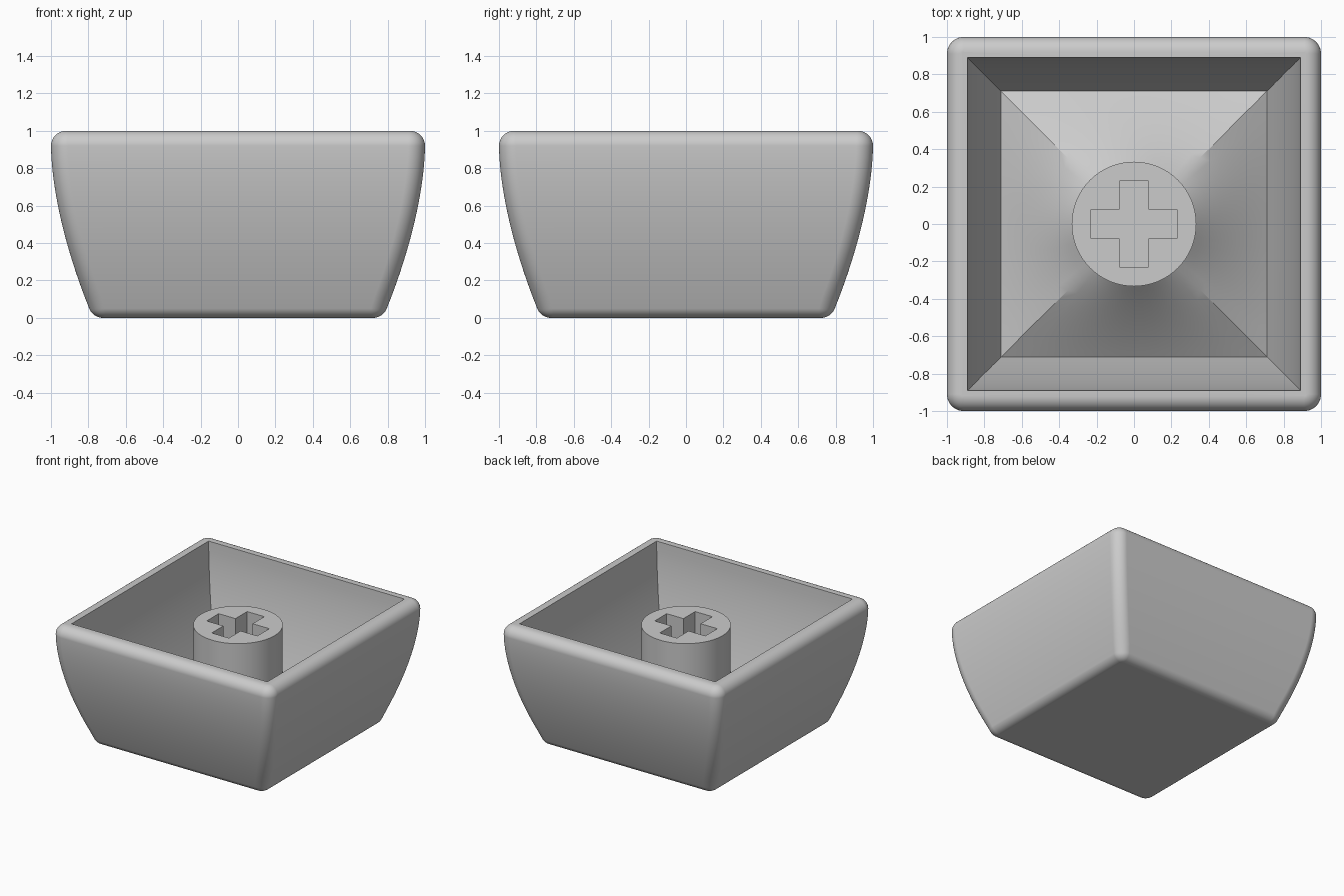
import bpy
import bmesh
from math import sin, cos, pi, radians

cube = bpy.data.objects.get("Cube")
if cube:
    bpy.data.objects.remove(cube, do_unlink=True)

grey = bpy.data.materials.new("mid grey plastic")
grey.use_nodes = True
colour = (0.6, 0.6, 0.6, 1)
grey.diffuse_color = colour
grey.node_tree.nodes["Principled BSDF"].inputs["Base Color"].default_value = colour

STEPS = 16           # segments per quarter turn
STEM_R = 0.333
STEM_TOP = 0.89
CORNER = 0.09        # rounding of the outer vertical corners
FILLET = 0.08        # rounding of the outer rims


def quarter_turns():
    for q in range(4):
        for i in range(STEPS + 1):
            yield q, (q + i / STEPS) * pi / 2


def rounded_square(half, radius, z):
    pts = []
    for q, a in quarter_turns():
        m = q * pi / 2 + pi / 4
        c = (half - radius) * 2 ** 0.5
        pts.append((c * cos(m) + radius * cos(a), c * sin(m) + radius * sin(a), z))
    return pts


def square_to_circle(half, t, z):
    """Sharp square at t=0, stem circle at t=1."""
    pts = []
    for _, a in quarter_turns():
        r = half / max(abs(cos(a)), abs(sin(a)))
        r += (STEM_R - r) * t
        pts.append((r * cos(a), r * sin(a), z))
    return pts


def make_object(name, bm):
    bmesh.ops.remove_doubles(bm, verts=bm.verts, dist=1e-5)
    bmesh.ops.recalc_face_normals(bm, faces=bm.faces)
    mesh = bpy.data.meshes.new(name)
    bm.to_mesh(mesh)
    bm.free()
    mesh.materials.append(grey)
    obj = bpy.data.objects.new(name, mesh)
    bpy.context.collection.objects.link(obj)
    return obj


def activate(obj):
    bpy.ops.object.select_all(action='DESELECT')
    obj.select_set(True)
    bpy.context.view_layer.objects.active = obj


def prism(name, outline, z0, z1):
    bm = bmesh.new()
    low = bm.faces.new([bm.verts.new((x, y, z0)) for x, y in outline])
    grown = bmesh.ops.extrude_face_region(bm, geom=[low], use_keep_orig=True)
    top = [v for v in grown["geom"] if isinstance(v, bmesh.types.BMVert)]
    bmesh.ops.translate(bm, verts=top, vec=(0, 0, z1 - z0))
    return make_object(name, bm)


# Shell: outer skin, rim, inner walls and raised floor in one loft
def outer_half(z):
    return 1 - 0.225 * (1 - z / 0.92) ** 1.7


rings = []
wall_low = FILLET * (1 - sin(radians(22)))
base = outer_half(wall_low) - FILLET * cos(radians(22))
for i in range(9):                                   # bottom rounding
    a = radians(-90 + 68 * i / 8)
    inset = FILLET * (1 - cos(a))
    rings.append(rounded_square(base + FILLET * cos(a), CORNER - inset,
                                FILLET + FILLET * sin(a)))
for i in range(1, 14):                               # bowed outer wall
    z = wall_low + (0.92 - wall_low) * i / 14
    rings.append(rounded_square(outer_half(z), CORNER, z))
for i in range(9):                                   # top rounding
    a = pi / 2 * i / 8
    inset = FILLET * (1 - cos(a))
    rings.append(rounded_square(1 - inset, CORNER - inset, 0.92 + FILLET * sin(a)))
for i in range(13):                                  # inner wall
    t = i / 12
    rings.append(square_to_circle(0.89 - 0.18 * t ** 1.7, 0, 1 - 0.88 * t))
for i in range(1, 13):                               # floor rising to the stem
    t = i / 12
    rings.append(square_to_circle(0.71, t, 0.12 + 0.34 * (0.85 * t + 0.15 * t * t)))

bm = bmesh.new()
loops = [[bm.verts.new(p) for p in ring] for ring in rings]
for a, b in zip(loops, loops[1:]):
    for i in range(len(a)):
        j = (i + 1) % len(a)
        bm.faces.new((a[i], a[j], b[j], b[i]))
bm.faces.new(loops[0][::-1])
shell = make_object("cap_shell", bm)

# Stem with a cross-shaped socket
circle = [(STEM_R * cos(2 * pi * i / 64), STEM_R * sin(2 * pi * i / 64)) for i in range(64)]
stem = prism("stem", circle, 0.4, STEM_TOP)

arm, width = 0.23, 0.078
cross = []
for q in range(4):
    c, s = round(cos(q * pi / 2)), round(sin(q * pi / 2))
    for x, y in ((arm, width), (width, width), (width, arm)):
        cross.append((c * x - s * y, s * x + c * y))
cutter = prism("socket_cutter", cross, 0.46, 1.1)
cutter.hide_render = True

activate(stem)
cut = stem.modifiers.new("socket", 'BOOLEAN')
cut.operation = 'DIFFERENCE'
cut.solver = 'EXACT'
cut.object = cutter
bpy.ops.object.modifier_apply(modifier=cut.name)
bpy.data.objects.remove(cutter, do_unlink=True)

# Smooth shading with sharp creases kept
for obj in (shell, stem):
    activate(obj)
    bpy.ops.object.shade_smooth_by_angle(angle=radians(30))
    weighted = obj.modifiers.new("clean_normals", 'WEIGHTED_NORMAL')
    weighted.keep_sharp = True
